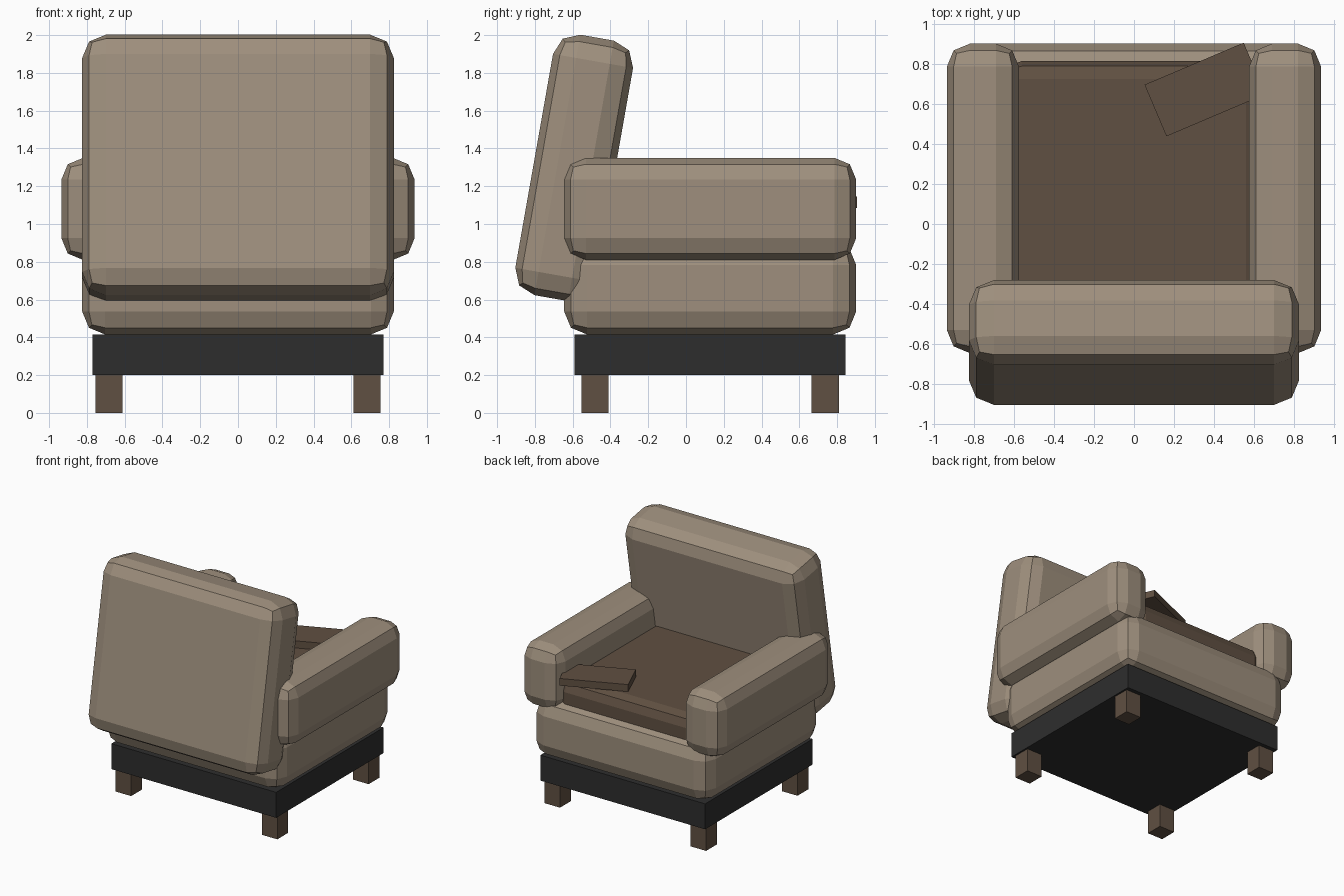
import bpy
from math import radians

if "Cube" in bpy.data.objects:
    bpy.data.objects.remove(bpy.data.objects["Cube"], do_unlink=True)


def material(name, rgb):
    mat = bpy.data.materials.new(name)
    mat.use_nodes = True
    mat.diffuse_color = (*rgb, 1)
    mat.node_tree.nodes["Principled BSDF"].inputs["Base Color"].default_value = (*rgb, 1)
    return mat


BEIGE = material("beige fabric", (0.342, 0.275, 0.205))
BROWN = material("dark brown", (0.117, 0.08, 0.054))
BLACK = material("charcoal frame", (0.027, 0.027, 0.027))


def box(name, center, size, mat, bevel=0, rotation=(0, 0, 0)):
    """Flat-shaded box, with optional two-step rounded edges."""
    bpy.ops.mesh.primitive_cube_add(size=1, location=center)
    obj = bpy.context.object
    obj.name = name
    obj.scale = size
    bpy.ops.object.transform_apply(location=False, rotation=False, scale=True)
    obj.rotation_euler = rotation
    obj.data.materials.append(mat)
    if bevel:
        mod = obj.modifiers.new("rounded edges", "BEVEL")
        mod.width = bevel
        mod.segments = 2
        mod.limit_method = "NONE"
    return obj


# Legs and frame
for side, x in (("left", 0.683), ("right", -0.683)):
    for end, y in (("front", -0.482), ("back", 0.738)):
        box(f"{end}_{side}_leg", (x, y, 0.1), (0.145, 0.145, 0.2), BROWN)
box("base_frame", (0, 0.127, 0.307), (1.54, 1.435, 0.215), BLACK)

# Upholstered body
box("seat_base", (0, 0.128, 0.66), (1.65, 1.546, 0.49), BEIGE, 0.122)
box("backrest", (0, -0.592, 1.297), (1.65, 0.43, 1.40), BEIGE, 0.125,
    (radians(-10), 0, 0))
for side, x in (("left", 0.755), ("right", -0.755)):
    box(f"{side}_armrest", (x, 0.128, 1.08), (0.36, 1.546, 0.54), BEIGE, 0.115)

# Seat cushion and the thin board lying on it
box("seat_cushion", (0, 0.115, 0.94), (1.3, 1.4, 0.28), BROWN, 0.09)
box("loose_board", (0.355, 0.672, 1.115), (0.538, 0.28, 0.06), BROWN, 0,
    (0, 0, radians(23)))
